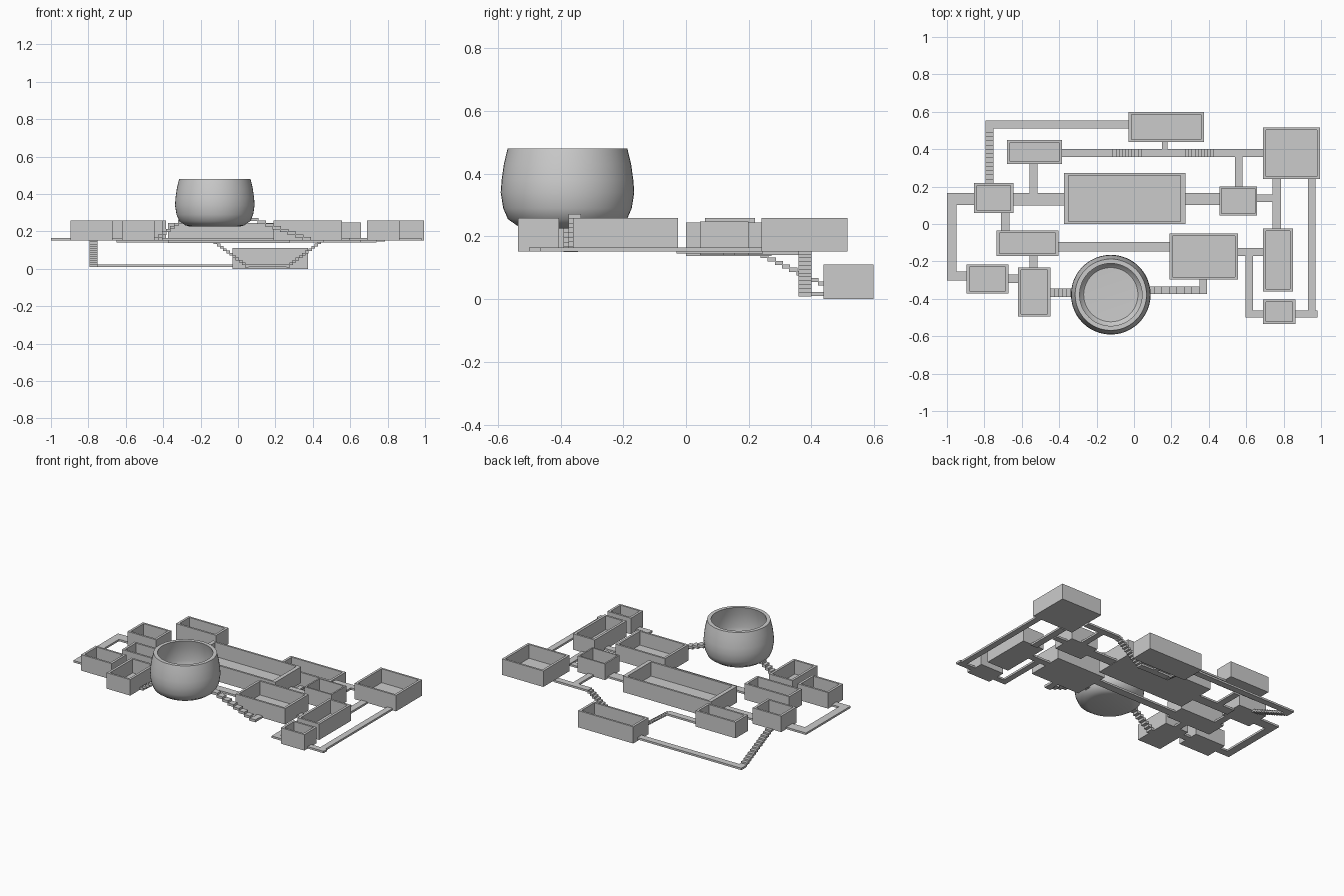
import bpy, bmesh, math
from mathutils import Vector

if "Cube" in bpy.data.objects:
    bpy.data.objects.remove(bpy.data.objects["Cube"])


def finish(bm, name):
    bmesh.ops.recalc_face_normals(bm, faces=bm.faces)
    me = bpy.data.meshes.new(name)
    bm.to_mesh(me)
    bm.free()
    ob = bpy.data.objects.new(name, me)
    bpy.context.collection.objects.link(ob)
    return ob


def add_box(bm, x0, x1, y0, y1, z0, z1):
    vs = bmesh.ops.create_cube(bm, size=1)["verts"]
    for v in vs:
        v.co = Vector((x1 if v.co.x > 0 else x0,
                       y1 if v.co.y > 0 else y0,
                       z1 if v.co.z > 0 else z0))
    return vs


# open-topped room: box whose top is inset and sunk to the floor
def room(name, x0, x1, y0, y1, z0=0.152, z1=0.258, wx=0.016, wy=0.013, floor=0.014):
    bm = bmesh.new()
    add_box(bm, x0, x1, y0, y1, z0, z1)
    bm.normal_update()
    top = max(bm.faces, key=lambda f: f.calc_center_median().z)
    bmesh.ops.inset_individual(bm, faces=[top], thickness=0.01)
    cx, cy = (x0 + x1) / 2, (y0 + y1) / 2
    for v in top.verts:
        v.co.x = x1 - wx if v.co.x > cx else x0 + wx
        v.co.y = y1 - wy if v.co.y > cy else y0 + wy
    new = bmesh.ops.extrude_discrete_faces(bm, faces=[top])["faces"][0]
    for v in new.verts:
        v.co.z = z0 + floor
    return finish(bm, name)


# corridor: flat slabs sharing one level
def corridor(name, z, *rects):
    bm = bmesh.new()
    for r in rects:
        add_box(bm, *r, z, z + 0.013)
    return finish(bm, name)


# stairs: overlapping treads along an axis from a (height za) to b (height zb)
def stairs(name, axis, a, b, c0, c1, za, zb, n):
    bm = bmesh.new()
    d = (b - a) / n
    th = abs(zb - za) / (n - 1) + 0.002
    for i in range(n):
        s, e = sorted((a + d * i, a + d * (i + 1.12)))
        z = za + (zb - za) * i / (n - 1)
        if axis == "x":
            add_box(bm, s, e, c0, c1, z, z + th)
        else:
            add_box(bm, c0, c1, s, e, z, z + th)
    return finish(bm, name)


# rooms
room("lower_room", -0.03, 0.375, 0.438, 0.598, 0.0, 0.111)
room("great_hall", -0.375, 0.275, 0.0, 0.272, 0.137, 0.245, 0.026)
room("east_chamber", 0.457, 0.657, 0.045, 0.2, 0.14, 0.247, 0.01, 0.01)
for i, r in enumerate([
    (-0.68, -0.385, 0.32, 0.45), (0.69, 0.995, 0.24, 0.515),
    (-0.855, -0.645, 0.06, 0.22), (-0.735, -0.405, -0.17, -0.035),
    (0.19, 0.555, -0.297, -0.05), (0.69, 0.85, -0.36, -0.025),
    (-0.895, -0.67, -0.372, -0.217), (-0.62, -0.447, -0.495, -0.233),
    (0.69, 0.863, -0.535, -0.405),
]):
    room(f"room_{i + 1}", *r)

# corridors on the upper level
U = 0.152
corridor("west_loop", U, (-1.0, -0.85, 0.102, 0.167), (-1.0, -0.948, -0.303, 0.102),
         (-0.948, -0.89, -0.303, -0.255))
corridor("east_loop", U, (0.93, 0.97, -0.462, 0.245), (0.858, 0.98, -0.5, -0.462))
corridor("south_east_path", U, (0.55, 0.695, -0.17, -0.127), (0.597, 0.637, -0.462, -0.17),
         (0.597, 0.695, -0.5, -0.462))
corridor("long_passage", U, (-0.41, 0.195, -0.147, -0.095))
corridor("room_link_a", U, (-0.71, -0.665, -0.04, 0.065))
corridor("room_link_b", U, (-0.56, -0.515, -0.238, -0.165))
corridor("room_link_c", U, (-0.675, -0.615, -0.315, -0.27))
corridor("tower_landing", U, (0.35, 0.39, -0.375, -0.292))

# corridors on the middle level
M = 0.14
corridor("hall_west_passage", M, (-0.65, -0.37, 0.1, 0.165), (-0.56, -0.515, 0.165, 0.325))
corridor("hall_east_passage", M, (0.27, 0.46, 0.102, 0.167))
corridor("east_links", M, (0.54, 0.58, 0.195, 0.36), (0.652, 0.74, 0.118, 0.157))
corridor("north_south_link", M + 0.006, (0.74, 0.785, -0.03, 0.245))
corridor("north_passage_west", M, (-0.39, -0.13, 0.358, 0.4))
corridor("north_passage_east", M, (0.44, 0.695, 0.358, 0.4))

# corridors on the lower level
L = 0.01
corridor("lower_cross_passage", L, (0.05, 0.265, 0.358, 0.4), (0.15, 0.18, 0.4, 0.442))
corridor("lower_west_passage", L, (-0.795, -0.025, 0.51, 0.553))

# stairways
stairs("stairs_north_west", "x", -0.13, 0.055, 0.358, 0.4, 0.132, 0.008, 11)
stairs("stairs_north_east", "x", 0.445, 0.26, 0.358, 0.4, 0.132, 0.008, 11)
stairs("stairs_west", "y", 0.215, 0.512, -0.793, -0.75, 0.142, 0.01, 13)
stairs("tower_stairs_east", "x", 0.39, 0.07, -0.375, -0.335, 0.152, 0.255, 8)
stairs("tower_stairs_west", "x", -0.45, -0.3, -0.39, -0.345, 0.15, 0.243, 7)

# round tower: barrel profile lathed about its axis
outer = [(0, 0.225), (0.13, 0.225), (0.157, 0.232), (0.19, 0.255), (0.205, 0.29),
         (0.213, 0.34), (0.21, 0.38), (0.203, 0.43), (0.191, 0.48)]
inner = [(0.167, 0.48), (0.18, 0.43), (0.188, 0.34), (0.178, 0.285),
         (0.145, 0.255), (0, 0.25)]
bm = bmesh.new()
vs = [bm.verts.new((r, 0, z)) for r, z in outer + inner]
es = [bm.edges.new(p) for p in zip(vs, vs[1:])]
bmesh.ops.spin(bm, geom=vs + es, cent=(0, 0, 0), axis=(0, 0, 1),
               angle=math.tau, steps=48, use_merge=False)
bmesh.ops.remove_doubles(bm, verts=bm.verts, dist=1e-5)
tower = finish(bm, "round_tower")
tower.location = (-0.124, -0.378, 0)
bpy.context.view_layer.objects.active = tower
tower.select_set(True)
bpy.ops.object.shade_smooth_by_angle(angle=math.radians(40))
